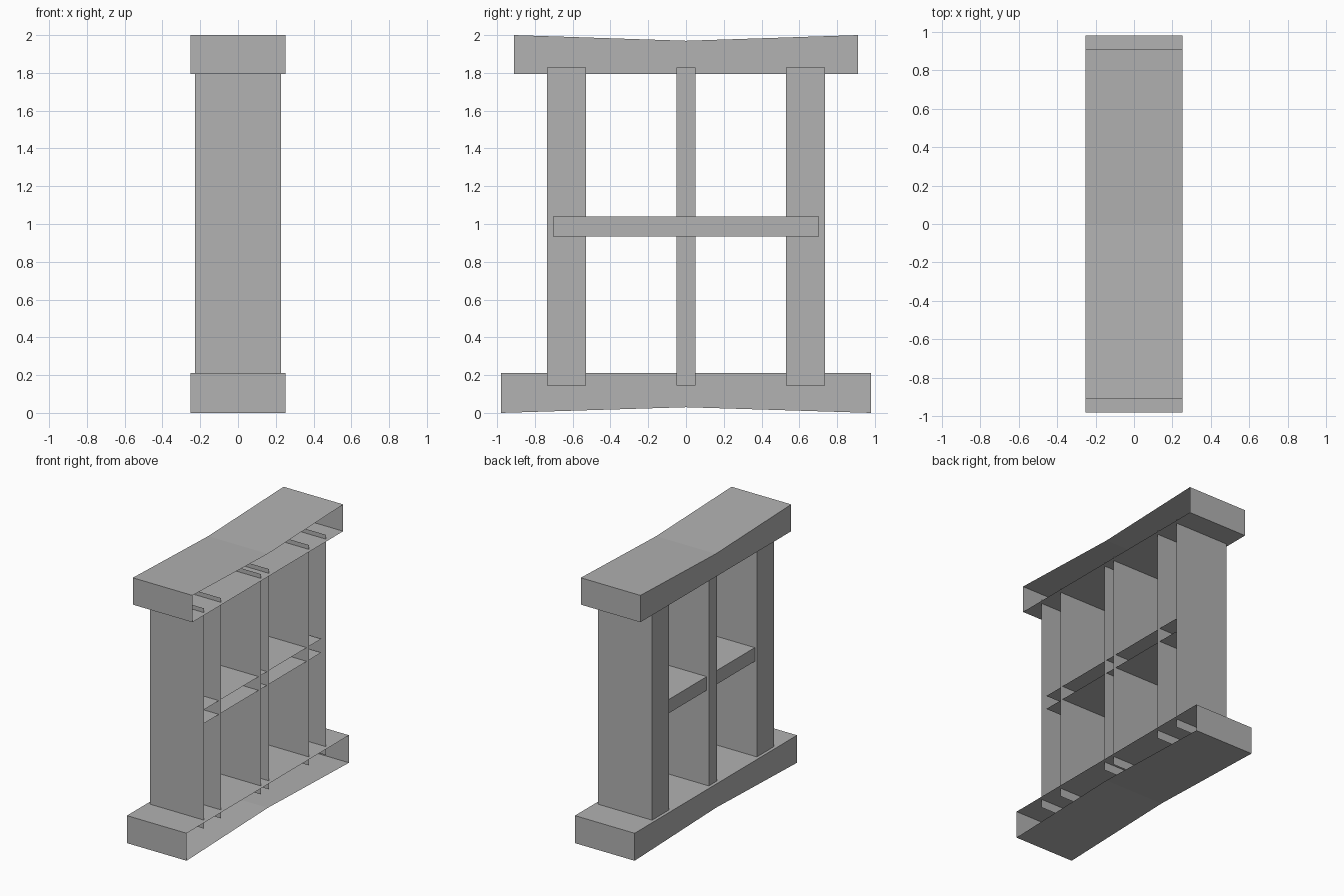
import bpy
import bmesh

cube = bpy.data.objects.get("Cube")
if cube:
    bpy.data.objects.remove(cube, do_unlink=True)

grey = bpy.data.materials.new("plain_grey")
grey.use_nodes = True
colour = (0.445, 0.445, 0.445, 1)
grey.diffuse_color = colour
grey.node_tree.nodes["Principled BSDF"].inputs["Base Color"].default_value = colour


def shell(name, profile, half_width, missing=()):
    """Extrude a counterclockwise (y, z) profile along x, closed at -x and open at +x.
    Walls whose edge index is in missing are left out."""
    bm = bmesh.new()
    near = [bm.verts.new((-half_width, y, z)) for y, z in profile]
    far = [bm.verts.new((half_width, y, z)) for y, z in profile]
    bm.faces.new(near[::-1])
    for i in range(len(profile)):
        j = (i + 1) % len(profile)
        if i not in missing:
            bm.faces.new((near[i], near[j], far[j], far[i]))
    mesh = bpy.data.meshes.new(name)
    bm.to_mesh(mesh)
    bm.free()
    mesh.materials.append(grey)
    obj = bpy.data.objects.new(name, mesh)
    bpy.context.collection.objects.link(obj)
    return obj


def rectangle(y0, y1, z0, z1):
    return [(y0, z0), (y1, z0), (y1, z1), (y0, z1)]


# Base and top beams, each with a shallow bend at the middle
shell("base_beam", [(-0.98, 0), (0, 0.03), (0.98, 0), (0.98, 0.21), (-0.98, 0.21)], 0.252)
shell("top_beam", [(-0.91, 1.795), (0.91, 1.795), (0.91, 2), (0, 1.97), (-0.91, 2)], 0.252)

# Uprights, hollow with open ends inside the beams
LOW, HIGH = 0.145, 1.828
ENDS = (0, 2)
shell("front_upright", rectangle(-0.735, -0.53, LOW, HIGH), 0.228, ENDS)
shell("middle_upright", rectangle(-0.05, 0.05, LOW, HIGH), 0.228, ENDS)
shell("back_upright", rectangle(0.53, 0.735, LOW, HIGH), 0.228, ENDS)

# Crossbar through the uprights, open at both ends
shell("crossbar", rectangle(-0.705, 0.705, 0.935, 1.04), 0.21, (1, 3))
